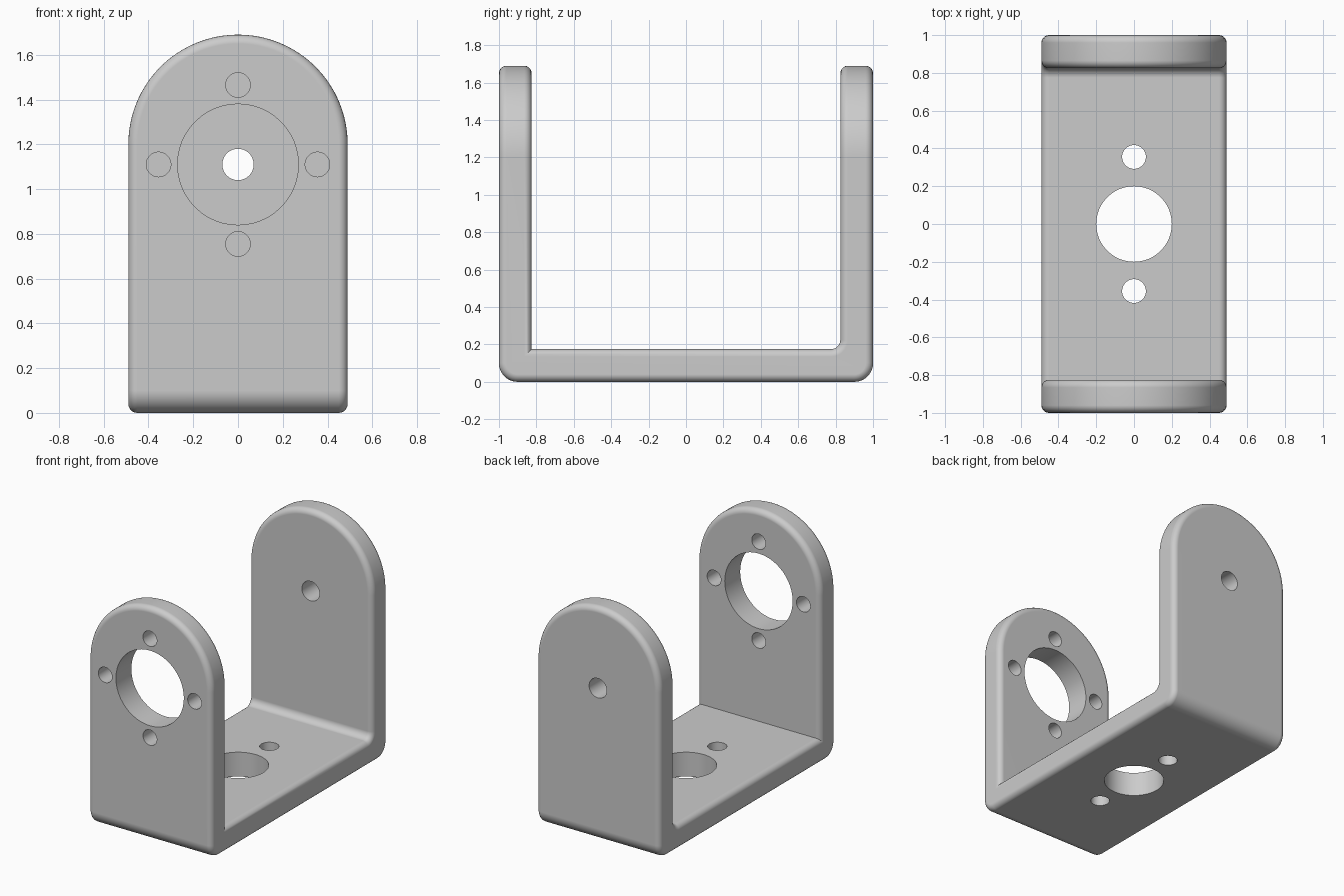
import bpy, bmesh, math
from math import sin, cos

cube = bpy.data.objects.get("Cube")
if cube:
    bpy.data.objects.remove(cube, do_unlink=True)

HALF_W, HEIGHT, WALL = 0.49, 1.69, 0.175
HOLE_Z, SPACING, EDGE = 1.11, 0.355, 0.04

grey = bpy.data.materials.new("plain grey")
grey.use_nodes = True
colour = (0.6, 0.6, 0.6, 1)
grey.diffuse_color = colour
grey.node_tree.nodes["Principled BSDF"].inputs["Base Color"].default_value = colour


def arc(cx, cy, r, start, end, steps):
    return [(cx + r * cos(a), cy + r * sin(a))
            for a in (math.radians(start + (end - start) * i / steps) for i in range(steps + 1))]


def prism(name, outline, place, depth):
    """Closed prism from a 2D outline; place maps (u, v, d) to a 3D point."""
    bm = bmesh.new()
    near, far = [[bm.verts.new(place(u, v, d)) for u, v in outline] for d in depth]
    bm.faces.new(near)
    bm.faces.new(far)
    for i in range(len(outline)):
        bm.faces.new((near[i - 1], near[i], far[i], far[i - 1]))
    bmesh.ops.recalc_face_normals(bm, faces=bm.faces[:])
    mesh = bpy.data.meshes.new(name)
    bm.to_mesh(mesh)
    bm.free()
    mesh.materials.append(grey)
    obj = bpy.data.objects.new(name, mesh)
    bpy.context.scene.collection.objects.link(obj)
    return obj


def combine(obj, cutter, operation):
    mod = obj.modifiers.new("cut", "BOOLEAN")
    mod.operation, mod.object, mod.solver = operation, cutter, "EXACT"
    bpy.context.view_layer.objects.active = obj
    bpy.ops.object.modifier_apply(modifier=mod.name)
    bpy.data.objects.remove(cutter, do_unlink=True)


def along_x(u, v, d): return (d, u, v)
def along_y(u, v, d): return (u, d, v)
def along_z(u, v, d): return (u, v, d)


# U-shaped side profile: rounded outer corners, one filleted inner corner
inner, outer_r, fillet, tall = 1 - WALL, 0.1, 0.05, HEIGHT + 0.2
profile = (arc(-1 + outer_r, outer_r, outer_r, 180, 270, 10)
           + arc(1 - outer_r, outer_r, outer_r, 270, 360, 10)
           + [(1, tall), (inner, tall)]
           + arc(inner - fillet, WALL + fillet, fillet, 0, -90, 8)
           + [(-inner, WALL), (-inner, tall), (-1, tall)])
bracket = prism("bracket", profile, along_x, (-0.7, 0.7))

# Arched front outline trims both arms
arch = arc(0, HEIGHT - HALF_W, HALF_W, 0, 180, 64) + [(-HALF_W, -0.2), (HALF_W, -0.2)]
combine(bracket, prism("arch_trim", arch, along_y, (-1.3, 1.3)), "INTERSECT")

# Round the convex rims
bm = bmesh.new()
bm.from_mesh(bracket.data)
bmesh.ops.remove_doubles(bm, verts=bm.verts[:], dist=0.0001)
rims = [e for e in bm.edges if len(e.link_faces) == 2 and e.calc_face_angle_signed() > 0.6]
bmesh.ops.bevel(bm, geom=rims, offset=EDGE, segments=5, profile=0.5,
                affect="EDGES", clamp_overlap=False)
bm.to_mesh(bracket.data)
bm.free()

# Holes: front bearing seat and screws, back pivot, base opening and screws
front, back, base = (-1.2, -0.6), (0.6, 1.2), (-0.2, 0.4)
holes = [(0, HOLE_Z, 0.27, along_y, front), (0, HOLE_Z, 0.07, along_y, back),
         (0, 0, 0.2, along_z, base)]
for dx, dz in ((1, 0), (-1, 0), (0, 1), (0, -1)):
    holes.append((dx * SPACING, HOLE_Z + dz * SPACING, 0.055, along_y, front))
for side in (-1, 1):
    holes.append((0, side * SPACING, 0.063, along_z, base))
for u, v, r, place, depth in holes:
    circle = arc(u, v, r, 0, 360, 48)[:-1]
    combine(bracket, prism("hole_cutter", circle, place, depth), "DIFFERENCE")

# Smooth rounded edges with flat main faces and crisp hole rims
bpy.ops.object.select_all(action="DESELECT")
bracket.select_set(True)
bpy.context.view_layer.objects.active = bracket
bpy.ops.object.shade_smooth_by_angle(angle=math.radians(30))
flatten = bracket.modifiers.new("flat_faces", "WEIGHTED_NORMAL")
flatten.keep_sharp = True
